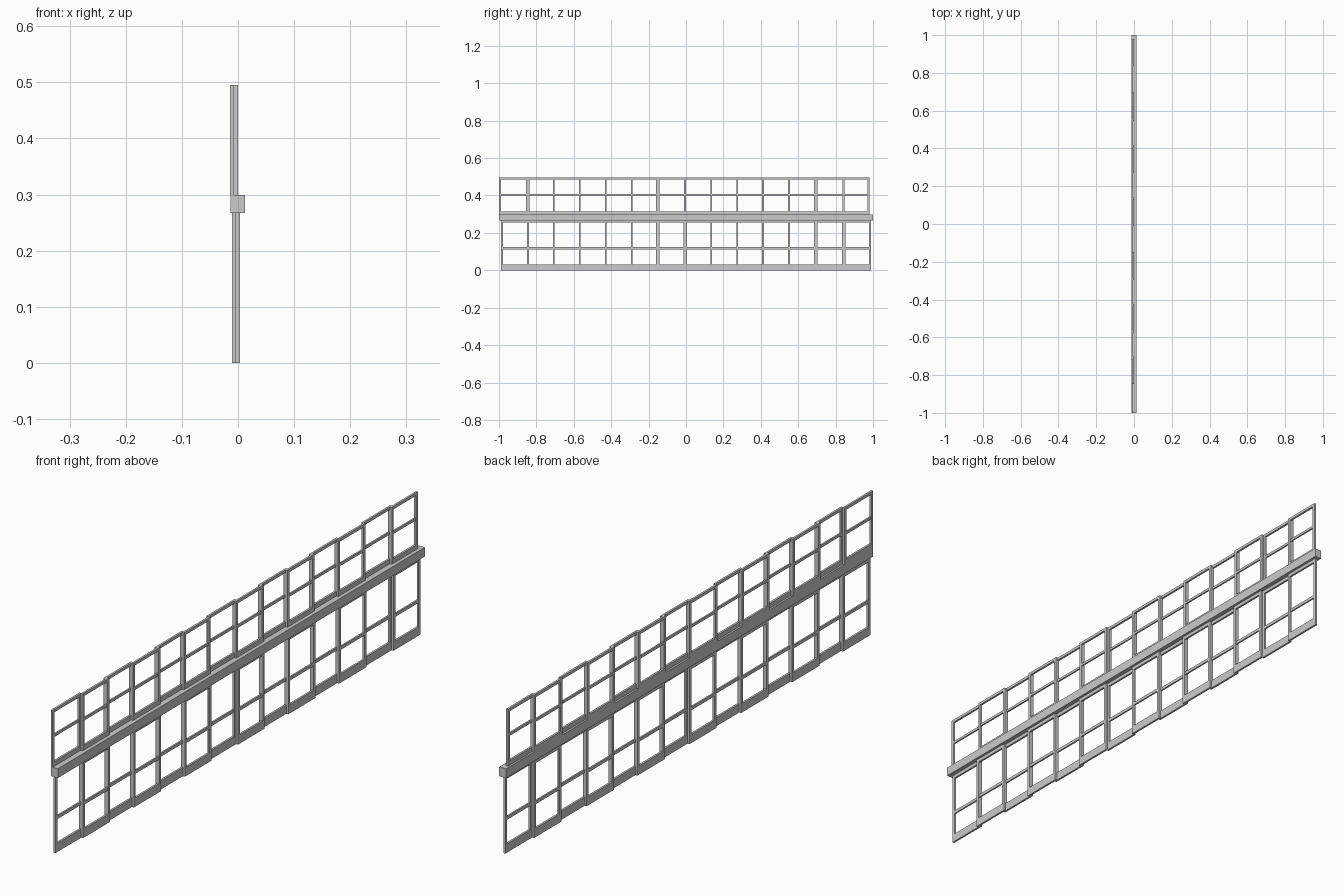
import bpy, bmesh
from mathutils import Matrix, Vector

if "Cube" in bpy.data.objects:
    bpy.data.objects.remove(bpy.data.objects["Cube"])

STILE = 0.0105   # width of the upright frame members
DEPTH = 0.0072   # thickness of one sash / one sliding track


def add_box(bm, x0, x1, y0, y1, z0, z1):
    size = Vector((x1 - x0, y1 - y0, z1 - z0))
    mid = Vector((x0 + x1, y0 + y1, z0 + z1)) / 2
    bmesh.ops.create_cube(bm, size=1, matrix=Matrix.Translation(mid) @ Matrix.Diagonal(size.to_4d()))


def finish(bm, name):
    mesh = bpy.data.meshes.new(name)
    bm.to_mesh(mesh)
    bm.free()
    ob = bpy.data.objects.new(name, mesh)
    bpy.context.collection.objects.link(ob)
    return ob


def sash(name, x0, y0, y1, z0, z1, bottom, top, bar_z, bar_h):
    """One framed panel: two stiles, bottom and top rails, one glazing bar."""
    x1 = x0 + DEPTH
    bm = bmesh.new()
    for y in (y0, y1 - STILE):
        add_box(bm, x0, x1, y, y + STILE, z0, z1)
    add_box(bm, x0, x1, y0 + STILE, y1 - STILE, z0, z0 + bottom)
    add_box(bm, x0, x1, y0 + STILE, y1 - STILE, z1 - top, z1)
    add_box(bm, x0 + 0.0008, x1 - 0.0008, y0 + STILE, y1 - STILE,
            bar_z - bar_h / 2, bar_z + bar_h / 2)
    finish(bm, name)


# meeting lines between neighbouring panels (shared by both rows)
JOINTS = [-0.845, -0.707, -0.568, -0.429, -0.290, -0.150, -0.005,
          0.135, 0.274, 0.412, 0.551, 0.694, 0.843]


def sash_row(name, x_back, start, end, loose, **shape):
    """Row of sliding panels alternating between the back and front track."""
    lines = [start] + JOINTS + [end]
    # overlap at each joint; 'loose' joints show both stiles side by side
    lap = [0] + [0.001 if i in loose else STILE / 2 for i in range(1, 14)] + [0]
    for i in range(14):
        sash(f"{name}_{i + 1}", x_back + DEPTH * (i % 2),
             lines[i] - lap[i], lines[i + 1] + lap[i + 1], **shape)


# tall lower panels
sash_row("lower_panel", -0.0107, -0.99, 0.99, (6, 7, 12, 13),
         z0=0.0, z1=0.267, bottom=0.03, top=0.012, bar_z=0.118, bar_h=0.011)

# short upper panels
sash_row("upper_panel", -0.0143, -1.0, 0.98, (1, 6, 12),
         z0=0.299, z1=0.495, bottom=0.016, top=0.010, bar_z=0.404, bar_h=0.009)

# long beam between the rows
bm = bmesh.new()
add_box(bm, -0.0133, 0.0127, -1.0, 1.0, 0.267, 0.299)
finish(bm, "middle_beam")
